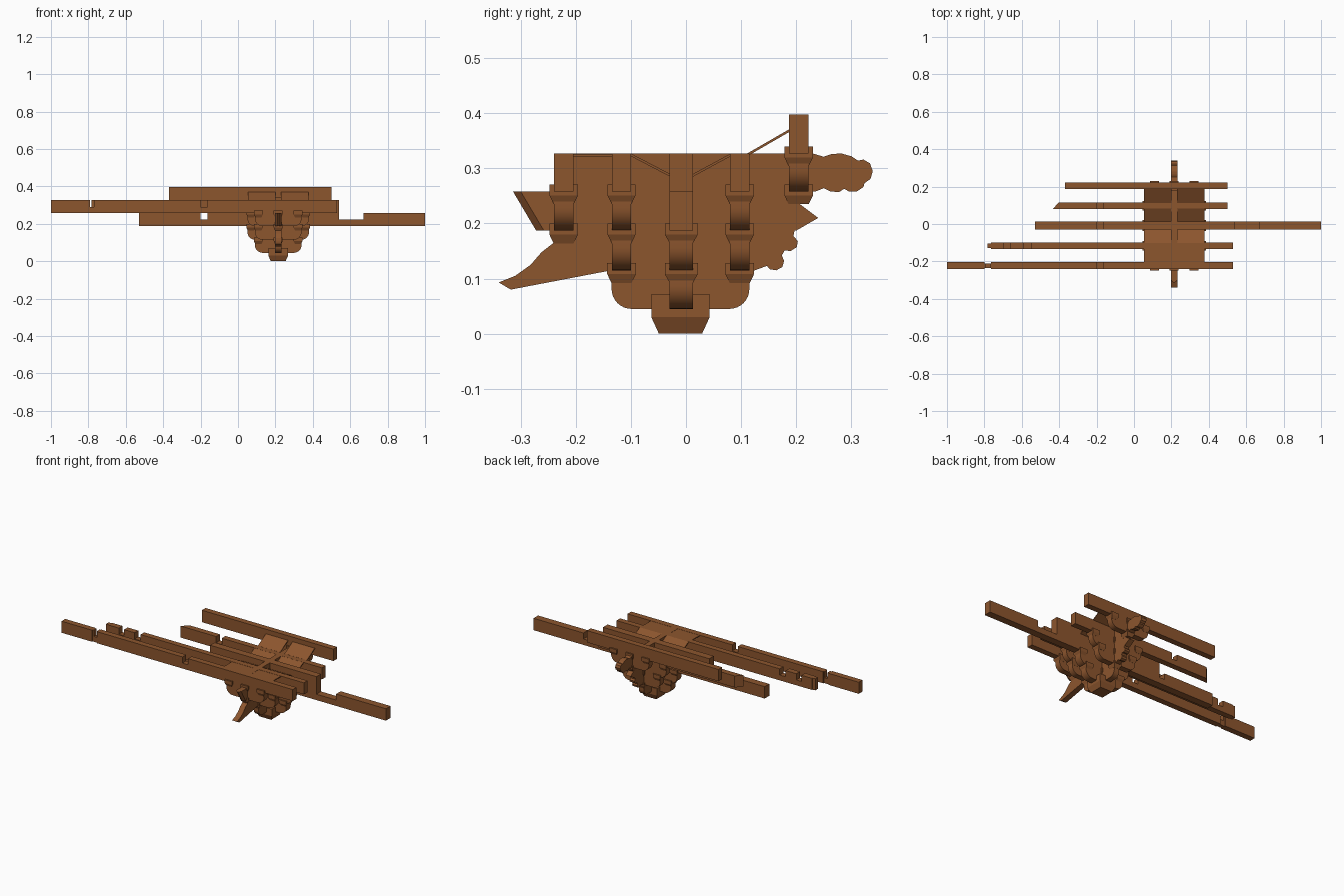
import bpy, bmesh, math
from mathutils import Vector

if "Cube" in bpy.data.objects:
    bpy.data.objects.remove(bpy.data.objects["Cube"])

wood = bpy.data.materials.new("brown wood")
wood.diffuse_color = (0.265, 0.092, 0.027, 1)
wood.use_nodes = True
wood.node_tree.nodes["Principled BSDF"].inputs["Base Color"].default_value = wood.diffuse_color

CX = 0.215                                   # x centre of the bracket set
Z = [0.045, 0.115, 0.187, 0.258, 0.327, 0.398]   # layer heights
ROWS = {"front": (-0.222, 0.035), "front_mid": (-0.117, 0.034), "middle": (-0.0085, 0.043),
        "back_mid": (0.0975, 0.035), "back": (0.2045, 0.035)}


def finish(name, bm, smooth=False):
    bmesh.ops.recalc_face_normals(bm, faces=bm.faces)
    me = bpy.data.meshes.new(name)
    bm.to_mesh(me)
    bm.free()
    ob = bpy.data.objects.new(name, me)
    bpy.context.collection.objects.link(ob)
    me.materials.append(wood)
    if smooth:
        bpy.ops.object.select_all(action='DESELECT')
        ob.select_set(True)
        bpy.context.view_layer.objects.active = ob
        bpy.ops.object.shade_smooth_by_angle(angle=math.radians(35))
    return ob


def prism(name, pts, axis, c, w, smooth=False):
    """Extrude a (horizontal, z) profile along x or y, centred on c."""
    bm = bmesh.new()
    place = (lambda o, p: (o, p[0], p[1])) if axis == 'x' else (lambda o, p: (p[0], o, p[1]))
    f = bm.faces.new([bm.verts.new(place(c - w / 2, p)) for p in pts])
    r = bmesh.ops.extrude_face_region(bm, geom=[f])
    bmesh.ops.translate(bm, verts=[v for v in r["geom"] if isinstance(v, bmesh.types.BMVert)],
                        vec=(w, 0, 0) if axis == 'x' else (0, w, 0))
    return finish(name, bm, smooth)


def hull(name, pts):
    bm = bmesh.new()
    for p in pts:
        bm.verts.new(p)
    bmesh.ops.convex_hull(bm, input=bm.verts)
    bmesh.ops.dissolve_limit(bm, angle_limit=0.01, verts=bm.verts, edges=bm.edges)
    return finish(name, bm)


def arm_profile(c, half, z0, z1, r=0.042):
    right = [(c + half - r + r * math.sin(a), z0 + r - r * math.cos(a))
             for a in [i * math.pi / 16 for i in range(9)]]
    left = [(2 * c - p[0], p[1]) for p in reversed(right)]
    return left + right + [(c + half, z1), (c - half, z1)]


def block(name, x, y, z, wx=0.048, wy=0.052):
    """Bearing block with a tapered foot, gripping the joint at height z."""
    pts = []
    for s, h in ((0.7, z - 0.023), (1, z - 0.007), (1, z + 0.013)):
        pts += [(x + i * s * wx / 2, y + j * s * wy / 2, h) for i in (-1, 1) for j in (-1, 1)]
    hull(name, pts)


def beam(name, row, x0, x1, z0, z1, notches=()):
    y, w = ROWS[row]
    pts = [(x0, z0), (x1, z0), (x1, z1)]
    for a, b, zn in sorted(notches, reverse=True):
        pts += [(b, z1), (b, zn), (a, zn), (a, z1)]
    pts.append((x0, z1))
    return prism(name, pts, 'y', y, w)


# base block
hull("base_block", [(CX + i * s * 0.053, -0.01 + j * s * 0.053, h)
                    for s, h in ((0.74, 0), (1, 0.03), (1, 0.072)) for i in (-1, 1) for j in (-1, 1)])

# crosswise arms with end blocks: (row, layer, half length)
SHORT, LONG = 0.125, 0.165
for row, layer, half in [("middle", 0, SHORT), ("middle", 1, LONG),
                         ("front_mid", 1, SHORT), ("front_mid", 2, LONG),
                         ("back_mid", 1, SHORT), ("back_mid", 2, LONG),
                         ("front", 2, SHORT), ("back", 3, SHORT)]:
    y, w = ROWS[row]
    prism(f"{row}_arm_{layer}", arm_profile(CX, half, Z[layer], Z[layer + 1]), 'y', y, w, True)
    for s in (-1, 0, 1):
        block(f"{row}_arm_{layer}_block", CX + s * (half - 0.019), y, Z[layer + 1], 0.048, w + 0.017)

# blocks carried by the front-to-back pieces
for row, layer in [("front_mid", 1), ("back_mid", 1), ("front", 2), ("back", 3)]:
    block(f"{row}_support_block", CX, ROWS[row][0], Z[layer])

# front-to-back pieces, one per layer
T = 0.033
prism("lower_arm", arm_profile(-0.01, SHORT, Z[0], Z[1], 0.036), 'x', CX, T, True)
prism("slanted_beak_arm", [
    (-0.34, 0.093), (-0.318, 0.08), (-0.135, 0.115), (0.125, 0.115), (0.147, 0.123), (0.152, 0.117),
    (0.164, 0.115), (0.175, 0.121), (0.178, 0.132), (0.174, 0.142), (0.179, 0.151), (0.19, 0.15),
    (0.201, 0.157), (0.203, 0.168), (0.195, 0.177), (0.197, 0.187), (-0.215, 0.187), (-0.24, 0.165),
    (-0.262, 0.148), (-0.282, 0.125), (-0.31, 0.105)], 'x', CX, T)
prism("hooked_arm", [(-0.3, Z[3]), (-0.258, Z[2]), (0.2, Z[2]), (0.24, 0.21), (0.2, 0.24),
                     (0.2, Z[3])], 'x', CX, T)
hull("hooked_arm_tip", [(CX + s * w, y, z) for s in (-1, 1) for w, y, z in (
    (T / 2, -0.3, Z[3]), (T / 2, -0.258, Z[2]), (0.003, -0.314, Z[3]), (0.003, -0.272, Z[2]))])
prism("cloud_ended_arm", [
    (-0.235, Z[3]), (0.235, Z[3]), (0.25, 0.264), (0.262, 0.258), (0.278, 0.257), (0.287, 0.263),
    (0.296, 0.258), (0.31, 0.258), (0.322, 0.266), (0.324, 0.273), (0.335, 0.281), (0.339, 0.295),
    (0.334, 0.309), (0.322, 0.316), (0.312, 0.314), (0.3, 0.322), (0.282, 0.327), (0.264, 0.326),
    (0.25, 0.321), (0.23, Z[4]), (-0.235, Z[4])], 'x', CX, T)

# long beams
M = 0.29
beam("front_beam", "front", -0.765, 0.53, Z[3], Z[4], [(-0.2, -0.163, M)])
beam("front_beam_end", "front", -1, -0.8, Z[3], Z[4])
prism("front_beam_neck", [(-0.81, Z[3]), (-0.755, Z[3]), (-0.755, M), (-0.77, M), (-0.77, Z[4]),
                          (-0.785, Z[4]), (-0.785, M), (-0.81, M)][:4] +
      [(-0.81, M)], 'y', -0.222, 0.024)
prism("front_beam_tenon", [(-0.81, M - 0.01), (-0.79, M - 0.01), (-0.79, Z[4]), (-0.81, Z[4])],
      'y', -0.222, 0.024)
prism("front_beam_tenon", [(-0.77, M - 0.01), (-0.75, M - 0.01), (-0.75, Z[4]), (-0.77, Z[4])],
      'y', -0.222, 0.024)
beam("front_mid_beam", "front_mid", -0.765, 0.53, Z[3], Z[4],
     [(-0.695, -0.66, M), (-0.59, -0.55, M)])
prism("front_mid_beam_tenon", [(-0.782, Z[3]), (-0.76, Z[3]), (-0.76, Z[4]), (-0.782, Z[4])],
      'y', -0.117, 0.024)
beam("middle_lower_beam", "middle", -0.53, 1, Z[2], Z[3], [(-0.2, -0.163, 0.222), (0.54, 0.67, 0.222)])
beam("middle_upper_beam", "middle", -0.163, 0.54, Z[3], Z[4])
bb = beam("back_mid_beam", "back_mid", -0.435, 0.5, Z[3], Z[4], [(-0.2, -0.163, M)])
for v in bb.data.vertices:                   # mitred left end
    if v.co.x < -0.43 and v.co.y > ROWS["back_mid"][0]:
        v.co.x += 0.033
beam("back_beam", "back", -0.37, 0.5, Z[4], Z[5])

# thin boards between the beams, on both sides of the centre arm
for n, (y0, z0, y1, z1) in {
        "flat_board": (-0.21, 0.3235, -0.13, 0.3235), "front_sloped_board": (-0.101, 0.325, -0.028, 0.287),
        "back_sloped_board": (0.012, 0.287, 0.082, 0.325), "eave_board": (0.112, 0.325, 0.19, 0.37)}.items():
    for s in (-1, 1):
        d = 0.0025
        prism(n, [(y0, z0 - d), (y1, z1 - d), (y1, z1 + d), (y0, z0 + d)], 'x', CX + s * 0.0885, 0.147)
